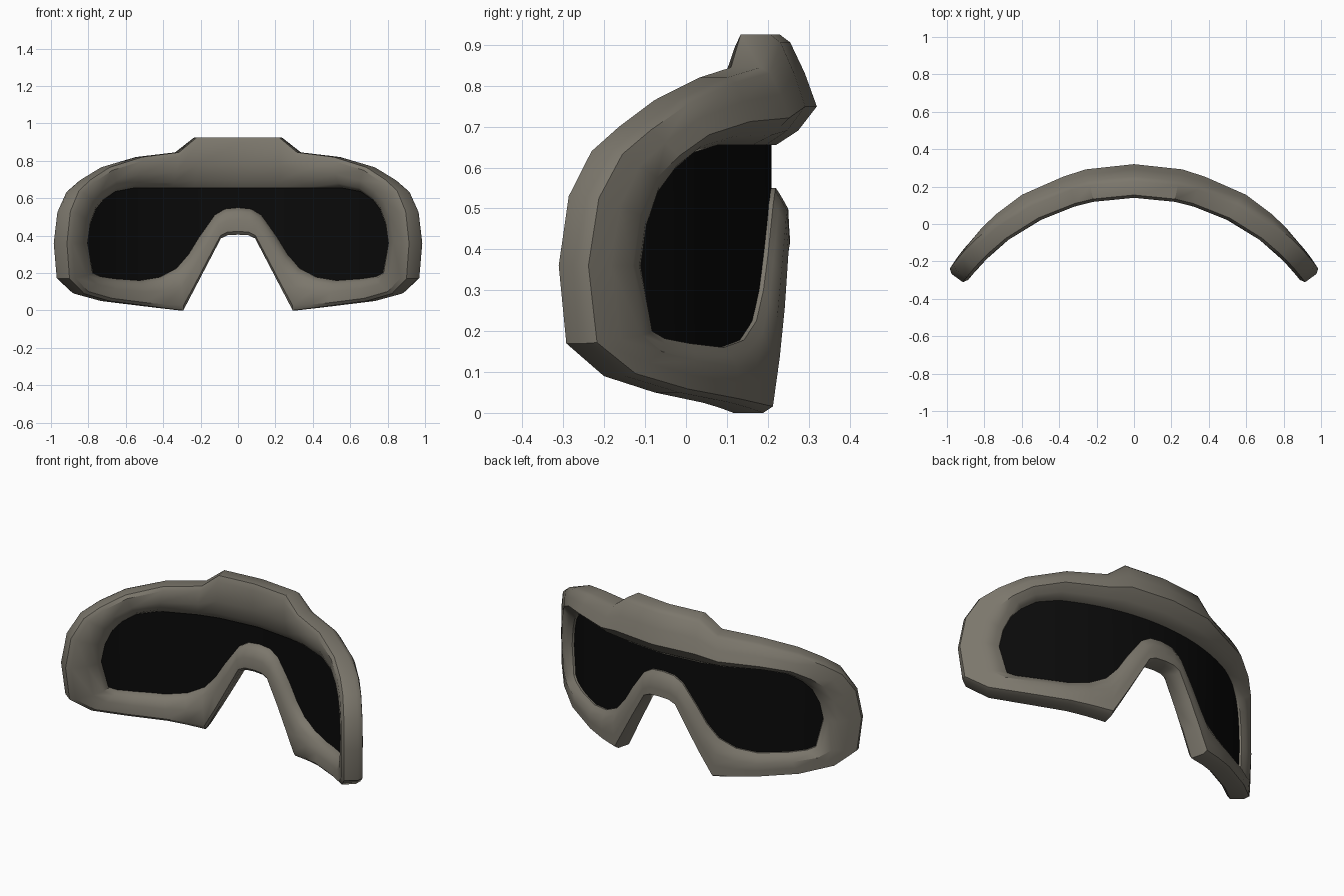
import bpy, bmesh, math

if "Cube" in bpy.data.objects:
    bpy.data.objects.remove(bpy.data.objects["Cube"])

R = 1.18            # radius of the curved lens surface
CY = 0.205 - R      # centre of that curve in y


def wrap(u, z, off):
    """Point on the curved sheet, pushed off it (+ = back, convex side)."""
    a = math.asin(u / R)
    return ((R + off) * math.sin(a), CY + (R + off) * math.cos(a), z)


def material(name, rgb):
    m = bpy.data.materials.new(name)
    m.diffuse_color = (*rgb, 1)
    m.use_nodes = True
    m.node_tree.nodes["Principled BSDF"].inputs["Base Color"].default_value = m.diffuse_color
    return m


def finish(bm, name, mat, angle):
    bmesh.ops.remove_doubles(bm, verts=bm.verts, dist=1e-5)
    bmesh.ops.recalc_face_normals(bm, faces=bm.faces)
    me = bpy.data.meshes.new(name)
    bm.to_mesh(me)
    bm.free()
    ob = bpy.data.objects.new(name, me)
    bpy.context.collection.objects.link(ob)
    me.materials.append(mat)
    bpy.ops.object.select_all(action='DESELECT')
    ob.select_set(True)
    bpy.context.view_layer.objects.active = ob
    bpy.ops.object.shade_smooth_by_angle(angle=math.radians(angle))
    return ob


# Half outline: outer x, outer z, inner x, inner z, back bulge
HALF = [
    (0, .925, 0, .655, .115), (.24, .925, .24, .655, .113),
    (.345, .845, .36, .655, .105), (.56, .82, .56, .655, .10),
    (.75, .765, .665, .635, .085), (.86, .70, .73, .59, .075),
    (.93, .64, .77, .54, .065), (.98, .53, .80, .46, .06),
    (1.0, .36, .815, .36, .06), (.985, .17, .785, .20, .055),
    (.90, .09, .75, .182, .052), (.75, .05, .67, .17, .05),
    (.54, .025, .53, .16, .05), (.43, .012, .42, .178, .05),
    (.32, 0, .33, .225, .05), (.25, .122, .265, .30, .048),
    (.18, .245, .21, .39, .045), (.10, .385, .125, .51, .045),
    (.06, .402, .07, .543, .045), (0, .405, 0, .55, .045)]
LOOP = HALF + [(-a, b, -c, d, e) for a, b, c, d, e in HALF[-2:0:-1]]

# Padded frame: a cross-section swept round the loop
bm = bmesh.new()
rings = []
for ox, oz, ix, iz, bulge in LOOP:
    ox *= .955
    section = [(0, -.05), (0, .025), (.07, .05), (.35, .05 + (bulge - .05) * .55),
               (.65, bulge), (.87, bulge * .6), (1, .015), (1, -.015),
               (.85, -.045), (.55, -.063), (.12, -.065)]
    rings.append([bm.verts.new(wrap(ox + (ix - ox) * t, oz + (iz - oz) * t, o))
                  for t, o in section])
n = len(rings[0])
for i, a in enumerate(rings):
    b = rings[(i + 1) % len(rings)]
    for j in range(n):
        k = (j + 1) % n
        bm.faces.new((a[j], a[k], b[k], b[j]))
finish(bm, "padded_frame", material("grey_brown_rubber", (.20, .184, .15)), 38)


# Curved lens: strips between the upper and lower inner edges
def edge_height(points, u):
    for (x0, z0), (x1, z1) in zip(points, points[1:]):
        if x0 <= u <= x1:
            return z0 + (z1 - z0) * (u - x0) / (x1 - x0)
    return points[-1][1]


inner = [(p[2], p[3]) for p in HALF]
upper, lower = inner[:9], inner[:7:-1]
columns = sorted({p[0] for p in inner} | {i * .05 for i in range(17)})
columns = [-u for u in columns[:0:-1]] + columns
bm = bmesh.new()
strips = []
for u in columns:
    top = edge_height(upper, abs(u)) + .004
    low = edge_height(lower, abs(u)) - .004
    strips.append([bm.verts.new(wrap(u, z, o))
                   for z, o in ((top, .004), (low, .004), (low, -.004), (top, -.004))])
for a, b in zip(strips, strips[1:]):
    for j in range(4):
        k = (j + 1) % 4
        bm.faces.new((a[j], a[k], b[k], b[j]))
bm.faces.new(strips[0])
bm.faces.new(strips[-1][::-1])
finish(bm, "lens", material("black_glass", (.003, .003, .003)), 30)
